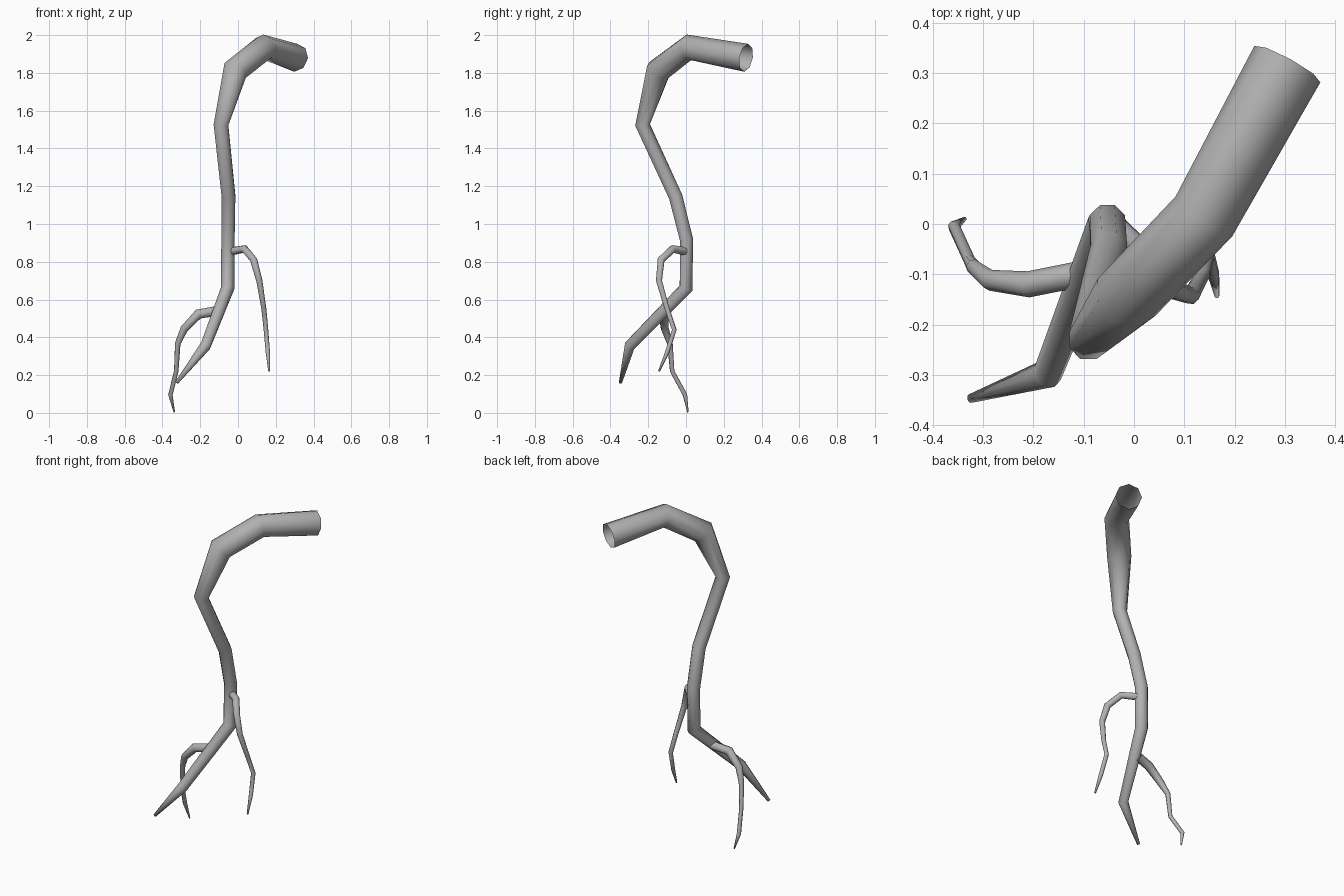
import bpy, bmesh, math
from mathutils import Vector

if "Cube" in bpy.data.objects:
    bpy.data.objects.remove(bpy.data.objects["Cube"])

# Mid-grey root skin
skin = bpy.data.materials.new("root_grey")
skin.diffuse_color = (0.44, 0.44, 0.44, 1)
skin.use_nodes = True
skin.node_tree.nodes["Principled BSDF"].inputs["Base Color"].default_value = skin.diffuse_color


def root(name, stations, sides=8):
    """Loft a tapering tube through (x, y, z, radius) stations: open start, closed tip."""
    pts = [Vector(s[:3]) for s in stations]
    bm = bmesh.new()
    rings = []
    side = None
    for i, p in enumerate(pts):
        a = (p - pts[i - 1]).normalized() if i else (pts[1] - p).normalized()
        b = (pts[i + 1] - p).normalized() if i < len(pts) - 1 else a
        t = (a + b).normalized()
        # carry the ring orientation along the path to avoid twisting
        side = t.orthogonal() if side is None else side - t * side.dot(t)
        side.normalize()
        up = t.cross(side)
        r = stations[i][3]
        rings.append([bm.verts.new(p + r * (side * math.cos(k * math.tau / sides)
                                            + up * math.sin(k * math.tau / sides)))
                      for k in range(sides)])
    for lo, hi in zip(rings, rings[1:]):
        for k in range(sides):
            n = (k + 1) % sides
            bm.faces.new((lo[k], lo[n], hi[n], hi[k]))
    bm.faces.new(rings[-1])
    for f in bm.faces:
        f.smooth = True
    me = bpy.data.meshes.new(name)
    bm.to_mesh(me)
    bm.free()
    me.materials.append(skin)
    ob = bpy.data.objects.new(name, me)
    bpy.context.collection.objects.link(ob)
    return ob


# Thick main root, open at the upper end
root("main_root", [
    (0.305, 0.318, 1.88, 0.075), (0.139, 0.015, 1.935, 0.069),
    (-0.015, -0.146, 1.813, 0.069), (-0.09, -0.23, 1.525, 0.042),
    (-0.05, -0.055, 1.145, 0.039), (-0.053, 0.003, 0.915, 0.038),
    (-0.055, 0.0, 0.66, 0.038), (-0.172, -0.298, 0.355, 0.030),
    (-0.325, -0.347, 0.16, 0.009)])

# Thin side root on the right
root("right_side_root", [
    (-0.035, -0.005, 0.855, 0.022), (0.035, -0.07, 0.868, 0.021),
    (0.083, -0.132, 0.81, 0.020), (0.113, -0.143, 0.70, 0.017),
    (0.137, -0.10, 0.55, 0.014), (0.148, -0.062, 0.44, 0.013),
    (0.158, -0.10, 0.32, 0.012), (0.165, -0.143, 0.22, 0.005)])

# Thin side root on the left
root("left_side_root", [
    (-0.11, -0.10, 0.54, 0.026), (-0.21, -0.12, 0.523, 0.026),
    (-0.285, -0.112, 0.445, 0.021), (-0.319, -0.085, 0.367, 0.015),
    (-0.327, -0.073, 0.22, 0.012), (-0.358, -0.005, 0.095, 0.012),
    (-0.337, 0.01, 0.004, 0.004)])
